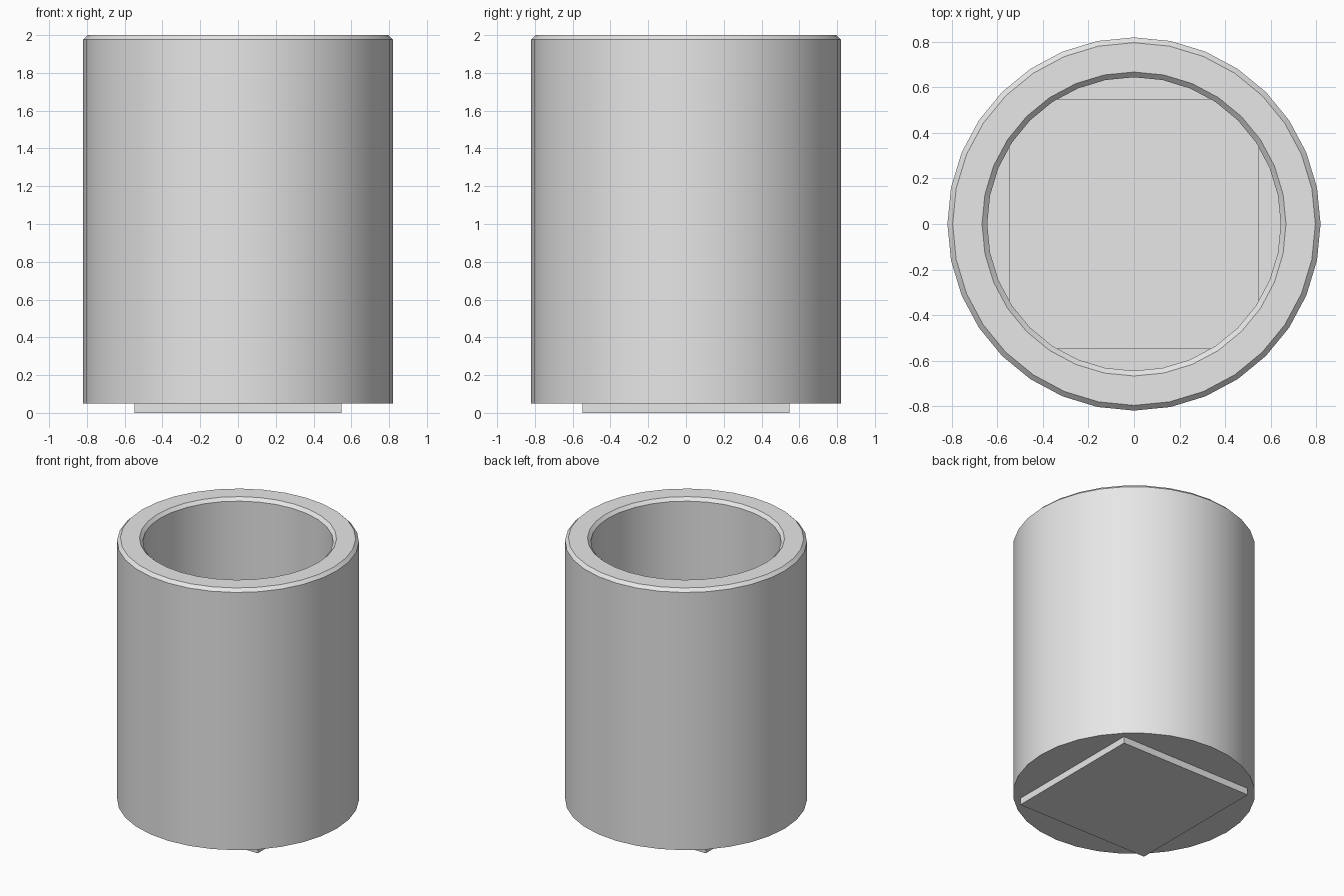
import bpy
import bmesh
import math

default = bpy.data.objects.get("Cube")
if default:
    bpy.data.objects.remove(default, do_unlink=True)

SIDES = 32
OUTER, INNER, CHAMFER = 0.82, 0.645, 0.023
BASE, FLOOR, TOP = 0.05, 0.08, 2.0

# Single light grey material
grey = bpy.data.materials.new("light_grey")
grey.use_nodes = True
colour = (0.8, 0.8, 0.8, 1)
grey.diffuse_color = colour
grey.node_tree.nodes["Principled BSDF"].inputs["Base Color"].default_value = colour


def make_object(name, bm):
    bmesh.ops.recalc_face_normals(bm, faces=bm.faces)
    mesh = bpy.data.meshes.new(name)
    bm.to_mesh(mesh)
    bm.free()
    mesh.materials.append(grey)
    obj = bpy.data.objects.new(name, mesh)
    bpy.context.collection.objects.link(obj)
    return obj


def add_ring(bm, radius, z):
    angles = [math.tau * i / SIDES for i in range(SIDES)]
    return [bm.verts.new((radius * math.cos(a), radius * math.sin(a), z))
            for a in angles]


# Hollow cup: outer wall, chamfered rim, inner wall and floor
profile = [
    (OUTER, BASE),
    (OUTER, TOP - CHAMFER),
    (OUTER - CHAMFER, TOP),
    (INNER + CHAMFER, TOP),
    (INNER, TOP - CHAMFER),
    (INNER, FLOOR),
]
bm = bmesh.new()
rings = [add_ring(bm, r, z) for r, z in profile]
for low, high in zip(rings, rings[1:]):
    for i in range(SIDES):
        j = (i + 1) % SIDES
        bm.faces.new((low[i], low[j], high[j], high[i]))
bm.faces.new(rings[0])
bm.faces.new(rings[-1])
cup = make_object("cup_body", bm)

# Smooth round walls, sharp rim edges
bpy.ops.object.select_all(action="DESELECT")
cup.select_set(True)
bpy.context.view_layer.objects.active = cup
bpy.ops.object.shade_smooth_by_angle(angle=math.radians(30))

# Square foot that passes through the floor
foot_height = 0.10
bm = bmesh.new()
bmesh.ops.create_cube(bm, size=1)
bmesh.ops.scale(bm, vec=(1.094, 1.094, foot_height), verts=bm.verts)
bmesh.ops.translate(bm, vec=(0, 0, foot_height / 2), verts=bm.verts)
make_object("square_foot", bm)
